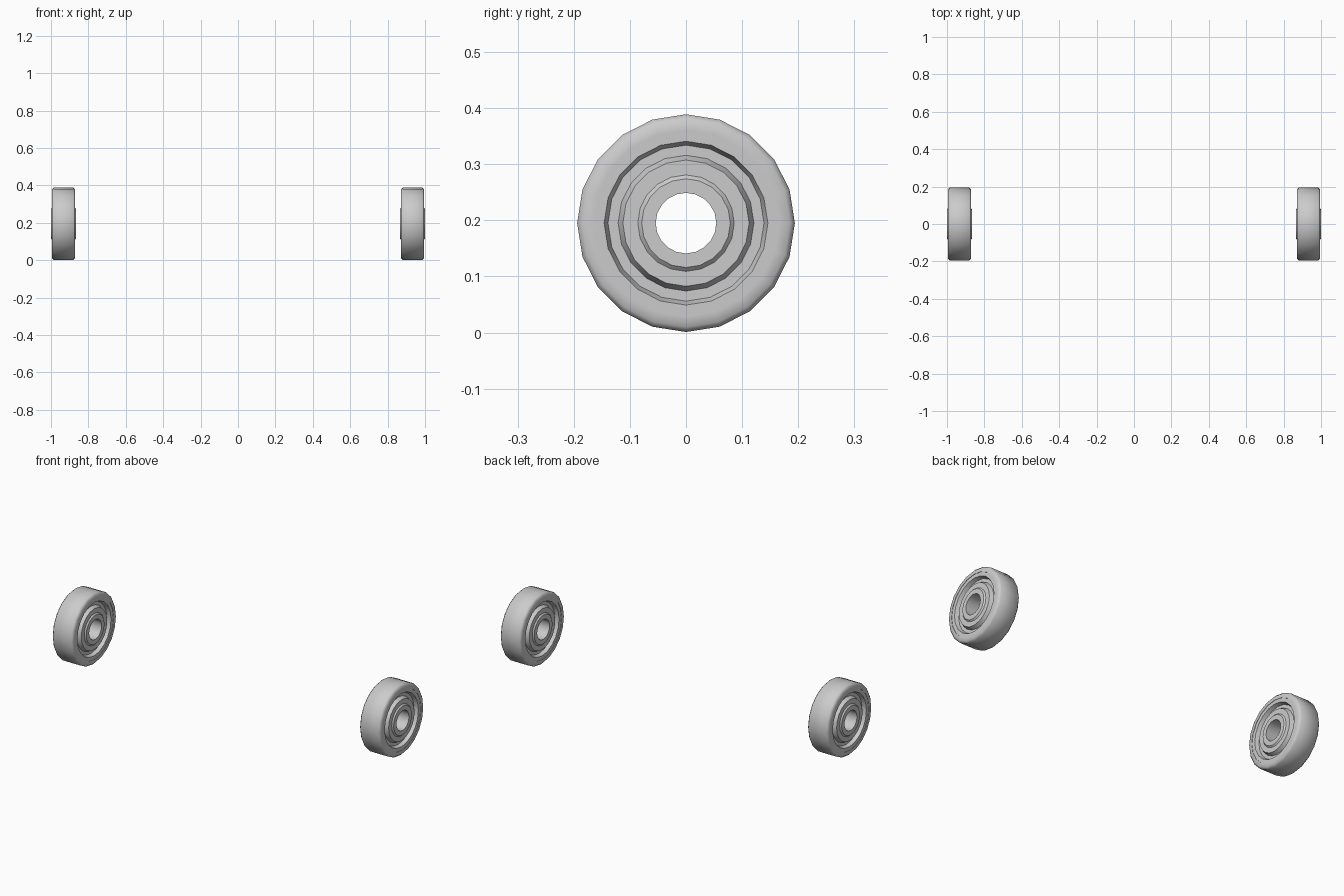
import bpy
import bmesh
import math

cube = bpy.data.objects.get("Cube")
if cube:
    bpy.data.objects.remove(cube, do_unlink=True)

SIDES = 20
AXLE_Z = 0.195
WHEEL_X = 0.933

grey = bpy.data.materials.new("plain_grey")
grey.use_nodes = True
colour = (0.6, 0.6, 0.6, 1)
grey.diffuse_color = colour
grey.node_tree.nodes["Principled BSDF"].inputs["Base Color"].default_value = colour


def lathe(name, half_profile, x, smooth_angle):
    """Turn a closed ring about the x axis; half_profile is (radius, half width)."""
    profile = half_profile + [(r, -w) for r, w in reversed(half_profile)]
    bm = bmesh.new()
    rings = []
    for i in range(SIDES):
        a = math.tau * i / SIDES
        rings.append([bm.verts.new((w, r * math.sin(a), r * math.cos(a)))
                      for r, w in profile])
    n = len(profile)
    for i in range(SIDES):
        a, b = rings[i], rings[(i + 1) % SIDES]
        for j in range(n):
            k = (j + 1) % n
            bm.faces.new((a[j], a[k], b[k], b[j]))
    bmesh.ops.recalc_face_normals(bm, faces=bm.faces)
    mesh = bpy.data.meshes.new(name)
    bm.to_mesh(mesh)
    bm.free()
    mesh.materials.append(grey)
    obj = bpy.data.objects.new(name, mesh)
    obj.location = (x, 0, AXLE_Z)
    bpy.context.collection.objects.link(obj)
    bpy.ops.object.select_all(action="DESELECT")
    obj.select_set(True)
    bpy.context.view_layer.objects.active = obj
    bpy.ops.object.shade_smooth_by_angle(angle=math.radians(smooth_angle))


# Tyre with softened shoulders
tyre = [(0.166, 0.062), (0.185, 0.062), (0.194, 0.053)]

# Raised hub, flat disc, recessed groove and outer rim
hub = [(0.054, 0.067), (0.079, 0.067), (0.086, 0.060), (0.1125, 0.060),
       (0.121, 0.040), (0.139, 0.040), (0.146, 0.060), (0.166, 0.060)]

for side, sign in (("left", 1), ("right", -1)):
    lathe(side + "_tyre", tyre, sign * WHEEL_X, 50)
    lathe(side + "_hub", hub, sign * WHEEL_X, 30)
